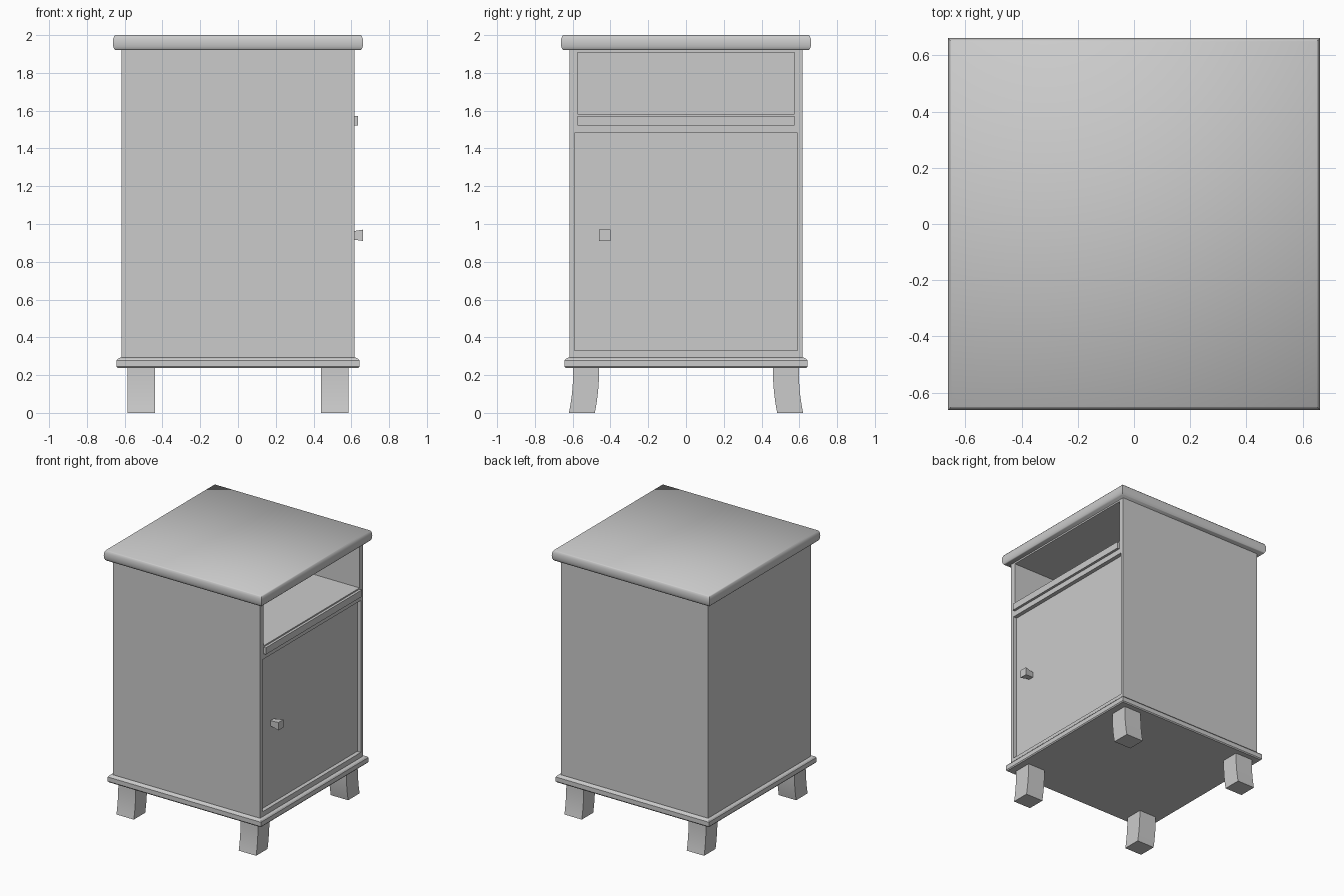
import bpy, bmesh, math
from mathutils import Vector

cube = bpy.data.objects.get("Cube")
if cube:
    bpy.data.objects.remove(cube, do_unlink=True)

GREY = (0.6, 0.6, 0.6, 1.0)
paint = bpy.data.materials.new("light grey paint")
paint.use_nodes = True
paint.diffuse_color = GREY
paint.node_tree.nodes["Principled BSDF"].inputs["Base Color"].default_value = GREY


def finish(name, bm, smooth=None):
    """Turn a bmesh into a painted object, optionally smoothed by angle."""
    bmesh.ops.recalc_face_normals(bm, faces=bm.faces)
    mesh = bpy.data.meshes.new(name)
    bm.to_mesh(mesh)
    bm.free()
    mesh.materials.append(paint)
    obj = bpy.data.objects.new(name, mesh)
    bpy.context.collection.objects.link(obj)
    if smooth:
        bpy.ops.object.select_all(action="DESELECT")
        obj.select_set(True)
        bpy.context.view_layer.objects.active = obj
        bpy.ops.object.shade_smooth_by_angle(angle=math.radians(smooth))
    return obj


def box(name, low, high):
    low, high = Vector(low), Vector(high)
    bm = bmesh.new()
    bmesh.ops.create_cube(bm, size=1)
    for v in bm.verts:
        v.co = (low + high) / 2 + v.co * (high - low)
    return finish(name, bm)


def bridge(bm, rings):
    """Join successive four-sided rings and cap both ends."""
    loops = [[bm.verts.new(p) for p in ring] for ring in rings]
    for a, b in zip(loops, loops[1:]):
        for i in range(4):
            j = (i + 1) % 4
            bm.faces.new((a[i], a[j], b[j], b[i]))
    bm.faces.new(loops[0])
    bm.faces.new(loops[-1])


def square_slab(name, profile, smooth=None):
    """Square slab whose edge follows a (half width, height) profile."""
    bm = bmesh.new()
    bridge(bm, [[(-w, -w, z), (w, -w, z), (w, w, z), (-w, w, z)]
                for w, z in profile])
    return finish(name, bm, smooth)


def cut(target, cutter):
    cutter.hide_render = True
    mod = target.modifiers.new("cut", "BOOLEAN")
    mod.operation = "DIFFERENCE"
    mod.solver = "EXACT"
    mod.object = cutter
    bpy.ops.object.select_all(action="DESELECT")
    bpy.context.view_layer.objects.active = target
    target.select_set(True)
    bpy.ops.object.modifier_apply(modifier=mod.name)
    bpy.data.objects.remove(cutter, do_unlink=True)


# Cabinet body with an open shelf and a recess for the door, both facing +x
H = 0.617
body = box("cabinet_body", (-H, -H, 0.28), (H, H, 1.925))
cut(body, box("shelf_cutter", (-0.575, -0.575, 1.583), (0.7, 0.575, 1.908)))
cut(body, box("door_cutter", (0.55, -0.59, 0.33), (0.7, 0.59, 1.482)))

# Door panel set back in its recess, and the shelf lip above it
box("door", (0.545, -0.589, 0.331), (0.588, 0.589, 1.481))
box("shelf_lip", (0.6, -0.575, 1.522), (0.636, 0.575, 1.573))

# Flared square door knob
bm = bmesh.new()
bridge(bm, [[(x, -0.43 + sy * r, 0.94 + sz * r)
             for sy, sz in ((-1, -1), (1, -1), (1, 1), (-1, 1))]
            for x, r in ((0.585, 0.02), (0.615, 0.023), (0.662, 0.03))])
finish("door_knob", bm)

# Bullnosed top and stepped plinth
square_slab("table_top", [(0.65, 1.92), (0.656, 1.927), (0.661, 1.94),
                          (0.6625, 1.96), (0.661, 1.98), (0.656, 1.993),
                          (0.65, 2.0)], smooth=60)
square_slab("plinth", [(0.637, 0.237), (0.643, 0.245), (0.643, 0.278),
                       (0.636, 0.287), (0.625, 0.292)])

# Legs that sweep outwards towards the floor
for sx, side in ((1, "left"), (-1, "right")):
    for sy, end in ((-1, "front"), (1, "back")):
        bm = bmesh.new()
        rings = []
        for i in range(9):
            t = i / 8
            z = 0.24 * (1 - t)
            outer = 0.597 + 0.023 * t ** 2.2
            inner = outer - 0.137
            rings.append([(sx * 0.44, sy * inner, z), (sx * 0.586, sy * inner, z),
                          (sx * 0.586, sy * outer, z), (sx * 0.44, sy * outer, z)])
        bridge(bm, rings)
        finish(f"{end}_{side}_leg", bm, smooth=30)
